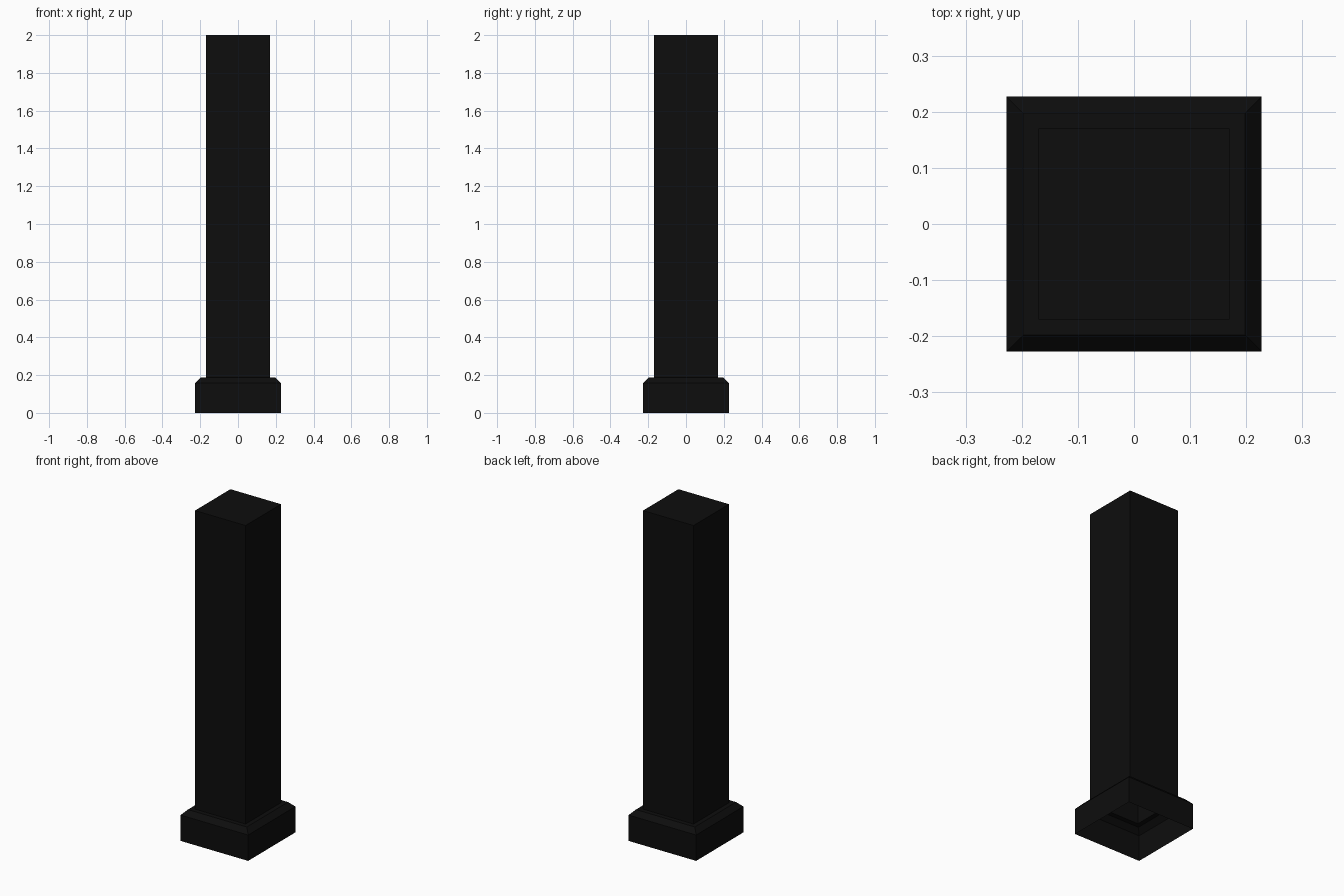
import bpy, bmesh

if "Cube" in bpy.data.objects:
    bpy.data.objects.remove(bpy.data.objects["Cube"])

black = bpy.data.materials.new("black_paint")
black.diffuse_color = (0.004, 0.004, 0.004, 1)
black.use_nodes = True
black.node_tree.nodes["Principled BSDF"].inputs["Base Color"].default_value = black.diffuse_color


def square_shell(name, profile, cap_top=False):
    """Stack square rings given as (half width, height), open at the bottom."""
    bm = bmesh.new()
    rings = [[bm.verts.new((sx * h, sy * h, z))
              for sx, sy in ((-1, -1), (1, -1), (1, 1), (-1, 1))]
             for h, z in profile]
    for lo, hi in zip(rings, rings[1:]):
        for i in range(4):
            j = (i + 1) % 4
            bm.faces.new((lo[i], lo[j], hi[j], hi[i]))
    if cap_top:
        bm.faces.new(rings[-1])
    mesh = bpy.data.meshes.new(name)
    bm.to_mesh(mesh)
    bm.free()
    mesh.materials.append(black)
    obj = bpy.data.objects.new(name, mesh)
    bpy.context.collection.objects.link(obj)
    return obj


# Hollow base skirt with chamfered upper edge
square_shell("base_skirt", [(0.227, 0), (0.227, 0.157), (0.198, 0.187), (0.17, 0.187)])

# Tall square post
square_shell("post", [(0.17, 0.187), (0.17, 2.0)], cap_top=True)
